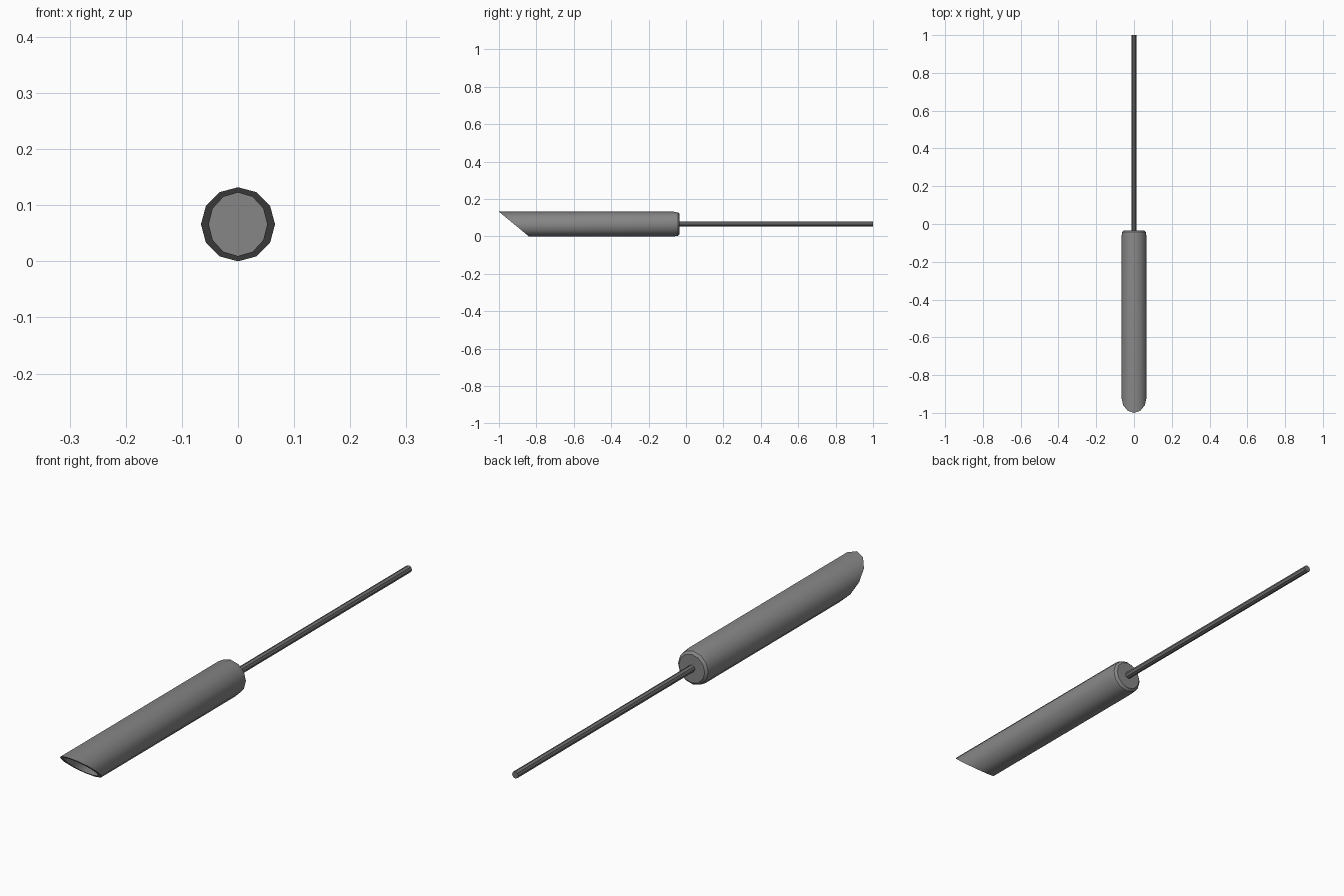
import bpy, bmesh, math

if "Cube" in bpy.data.objects:
    bpy.data.objects.remove(bpy.data.objects["Cube"])

CZ = 0.066      # axis height
R = 0.066       # tube radius


def material(name, v):
    m = bpy.data.materials.new(name)
    m.diffuse_color = (v, v, v, 1)
    m.use_nodes = True
    m.node_tree.nodes["Principled BSDF"].inputs["Base Color"].default_value = m.diffuse_color
    return m


def slant(z):
    # slash-cut mouth: the top reaches further forward than the bottom
    return -0.84 - 0.16 * z / (2 * R)


def lathe(name, rings, sides, mat, cz):
    # rings: (x radius, z radius, y position or function of height)
    bm = bmesh.new()
    loops = []
    for rx, rz, y in rings:
        loop = []
        for i in range(sides):
            a = 2 * math.pi * i / sides
            x, z = rx * math.sin(a), cz + rz * math.cos(a)
            loop.append(bm.verts.new((x, y(z) if callable(y) else y, z)))
        loops.append(loop)
    for a, b in zip(loops, loops[1:]):
        for i in range(sides):
            j = (i + 1) % sides
            bm.faces.new((a[i], a[j], b[j], b[i]))
    bm.faces.new(loops[0])
    bm.faces.new(loops[-1])
    bmesh.ops.recalc_face_normals(bm, faces=bm.faces[:])
    me = bpy.data.meshes.new(name)
    bm.to_mesh(me)
    bm.free()
    ob = bpy.data.objects.new(name, me)
    bpy.context.collection.objects.link(ob)
    me.materials.append(mat)
    bpy.ops.object.select_all(action='DESELECT')
    ob.select_set(True)
    bpy.context.view_layer.objects.active = ob
    bpy.ops.object.shade_smooth_by_angle(angle=math.radians(35))
    return ob


# Hollow tube: inner wall, slanted rim, outer wall, chamfered rear end
lathe("exhaust_tube", [
    (0.052, 0.0565, -0.06),
    (0.052, 0.0565, slant),
    (R, R, slant),
    (R, R, -0.065),
    (0.062, 0.062, -0.042),
    (0.053, 0.053, -0.034),
], 12, material("grey metal", 0.24), CZ)

# Thin feed pipe running to the back
lathe("feed_pipe", [
    (0.013, 0.013, -0.05),
    (0.013, 0.013, 1.0),
], 8, material("dark grey metal", 0.17), 0.067)
